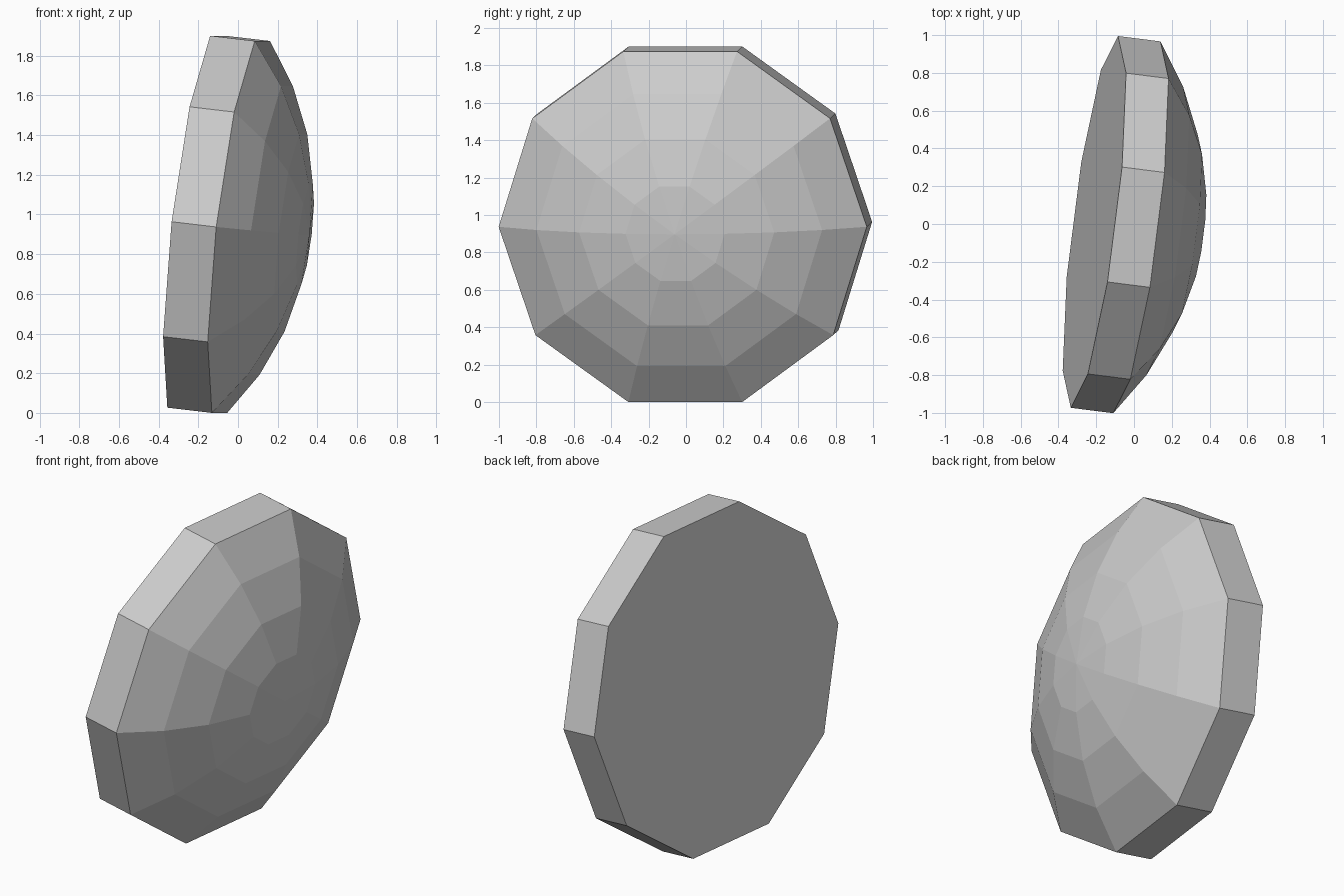
import bpy, bmesh
from math import sin, cos, pi, radians
from mathutils import Matrix, Vector

cube = bpy.data.objects.get("Cube")
if cube:
    bpy.data.objects.remove(cube, do_unlink=True)

SIDES = 10
RIM_RADIUS = 0.992
RIM_DEPTH = 0.228
ARC = radians(38.9)      # half angle of the spherical cap
DOME_RINGS = 4

# Single flat grey
grey = bpy.data.materials.new("plain_grey")
grey.use_nodes = True
color = (0.6, 0.6, 0.6, 1)
grey.diffuse_color = color
grey.node_tree.nodes["Principled BSDF"].inputs["Base Color"].default_value = color

# Profile as (radius, height): back edge, then the cap from rim towards apex
sphere = RIM_RADIUS / sin(ARC)
profile = [(RIM_RADIUS, -RIM_DEPTH)]
for i in range(DOME_RINGS, 0, -1):
    a = ARC * i / DOME_RINGS
    profile.append((sphere * sin(a), sphere * (cos(a) - cos(ARC))))

# Lathe the profile around local z
bm = bmesh.new()
rings = [[bm.verts.new((r * cos(2 * pi * k / SIDES), r * sin(2 * pi * k / SIDES), h))
          for k in range(SIDES)] for r, h in profile]
apex = bm.verts.new((0, 0, sphere * (1 - cos(ARC))))
for low, high in zip(rings, rings[1:]):
    for k in range(SIDES):
        n = (k + 1) % SIDES
        bm.faces.new((low[k], low[n], high[n], high[k]))
for k in range(SIDES):
    bm.faces.new((rings[-1][k], rings[-1][(k + 1) % SIDES], apex))
bm.faces.new(rings[0][::-1])     # flat back
bmesh.ops.recalc_face_normals(bm, faces=bm.faces[:])

# Tilt the axis: dome looks along +x, slightly right and down
axis = Vector((1, -0.127, -0.117)).normalized()
across = Vector((0.127, 1, 0)).normalized()
up = axis.cross(across)
tilt = Matrix((across, up, axis)).transposed().to_4x4()
bm.transform(Matrix.Translation((0.015, -0.0175, 0.9415)) @ tilt)
low_z = min(v.co.z for v in bm.verts)
bmesh.ops.translate(bm, verts=bm.verts[:], vec=(0, 0, -low_z))

mesh = bpy.data.meshes.new("domed_disc")
bm.to_mesh(mesh)
bm.free()
mesh.materials.append(grey)
bpy.context.collection.objects.link(bpy.data.objects.new("domed_disc", mesh))
